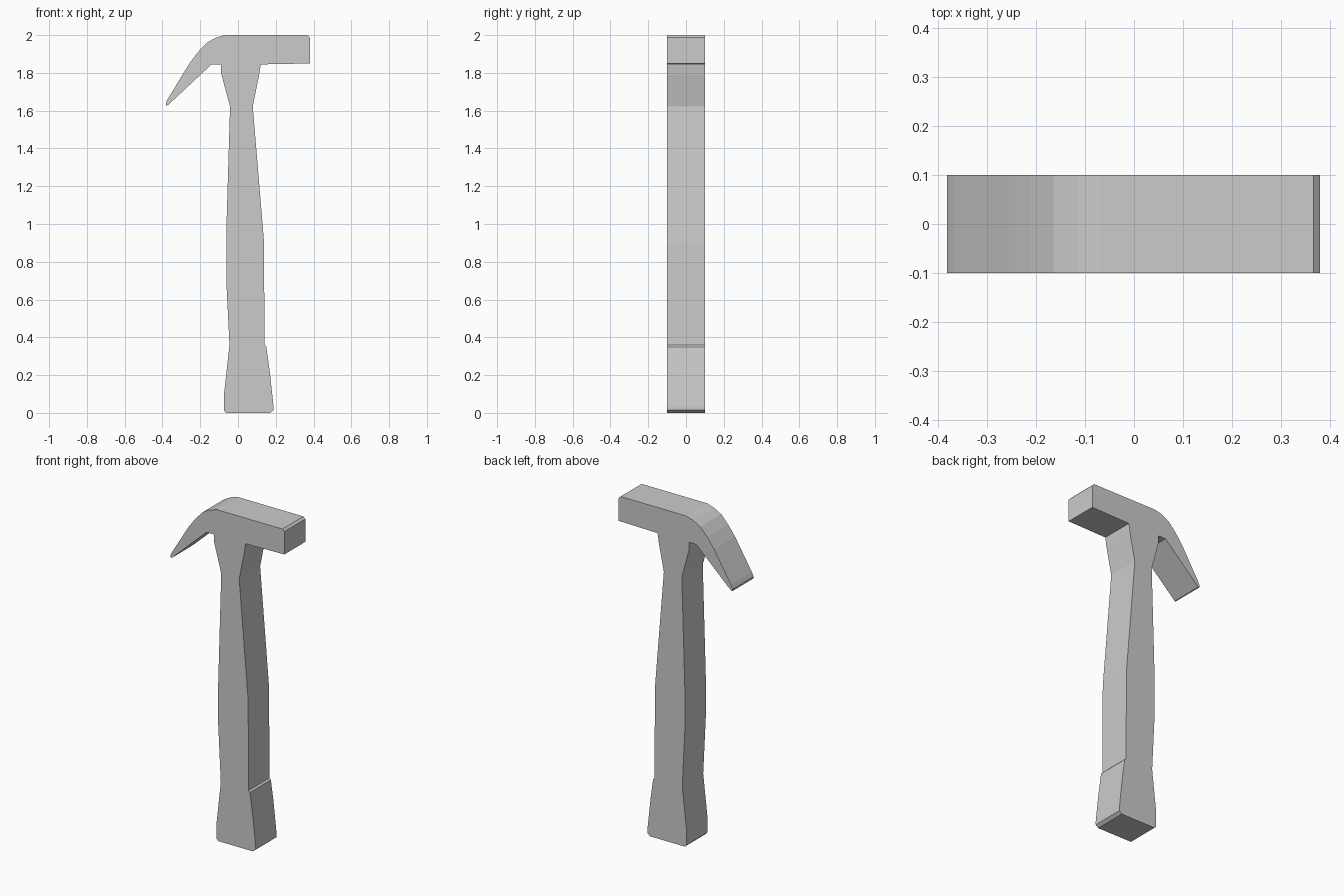
import bpy, bmesh

HALF_DEPTH = 0.1


def slab(name, outline):
    """Extrude an (x, z) outline through the full thickness of the hammer."""
    bm = bmesh.new()
    face = bm.faces.new([bm.verts.new((x, -HALF_DEPTH, z)) for x, z in outline])
    new = bmesh.ops.extrude_face_region(bm, geom=[face])["geom"]
    verts = [g for g in new if isinstance(g, bmesh.types.BMVert)]
    bmesh.ops.translate(bm, verts=verts, vec=(0, 2 * HALF_DEPTH, 0))
    bmesh.ops.recalc_face_normals(bm, faces=bm.faces[:])
    mesh = bpy.data.meshes.new(name)
    bm.to_mesh(mesh)
    bm.free()
    obj = bpy.data.objects.new(name, mesh)
    bpy.context.collection.objects.link(obj)
    return obj


# Head: striking block on the right, curved claw on the left
slab("head", [
    (0.12, 1.845), (0.38, 1.85), (0.38, 1.987), (0.367, 2.0), (-0.07, 2.0),
    (-0.115, 1.987), (-0.165, 1.96), (-0.212, 1.91), (-0.257, 1.85),
    (-0.30, 1.78), (-0.37, 1.665), (-0.382, 1.64), (-0.38, 1.628),
    (-0.37, 1.63), (-0.14, 1.845), (-0.09, 1.845)])

# Neck flaring up into the head
slab("neck", [
    (-0.042, 1.622), (0.078, 1.622), (0.112, 1.79), (0.12, 1.845),
    (-0.09, 1.845), (-0.09, 1.80)])

# Handle with a gentle swell
slab("handle", [
    (-0.045, 0.36), (0.14, 0.36), (0.138, 0.90), (0.13, 1.0),
    (0.078, 1.622), (-0.042, 1.622), (-0.062, 0.96), (-0.062, 0.70)])

# Flared end grip with clipped bottom corners
slab("grip", [
    (-0.062, 0.0), (0.17, 0.0), (0.188, 0.015), (0.188, 0.035),
    (0.168, 0.22), (0.15, 0.35), (0.14, 0.36), (-0.045, 0.36),
    (-0.074, 0.10), (-0.074, 0.012)])
